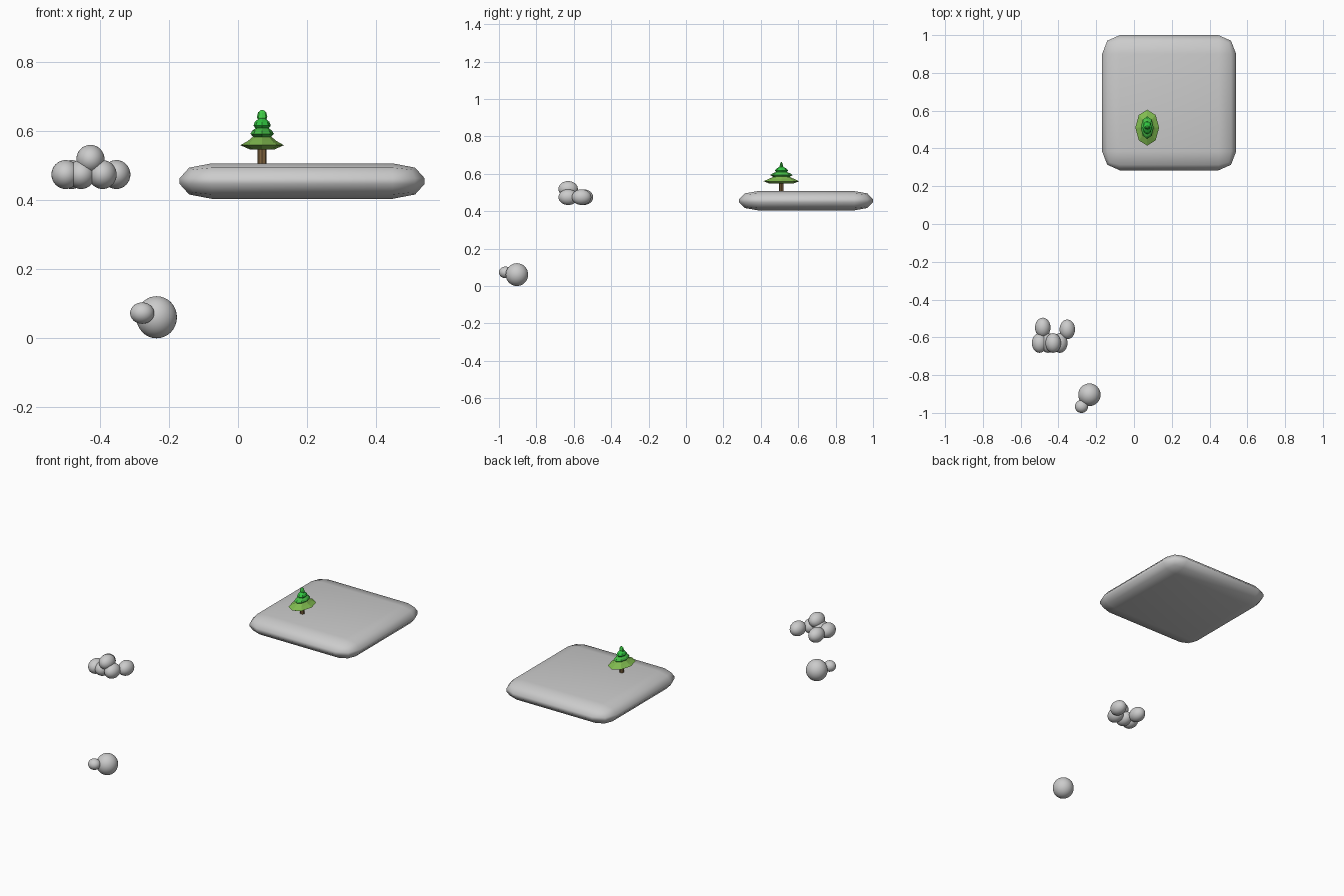
import bpy, bmesh, math

if "Cube" in bpy.data.objects:
    bpy.data.objects.remove(bpy.data.objects["Cube"])


def finish(bm, name, color=None, smooth=True):
    bmesh.ops.recalc_face_normals(bm, faces=bm.faces[:])
    me = bpy.data.meshes.new(name)
    bm.to_mesh(me)
    bm.free()
    ob = bpy.data.objects.new(name, me)
    bpy.context.collection.objects.link(ob)
    for p in me.polygons:
        p.use_smooth = smooth
    if color:
        mat = bpy.data.materials.new(name + "_color")
        mat.diffuse_color = (*color, 1)
        mat.use_nodes = True
        mat.node_tree.nodes["Principled BSDF"].inputs["Base Color"].default_value = mat.diffuse_color
        me.materials.append(mat)
    return ob


def ball(name, center, radii):
    bm = bmesh.new()
    bmesh.ops.create_uvsphere(bm, u_segments=32, v_segments=16, radius=1)
    bmesh.ops.scale(bm, vec=radii, verts=bm.verts)
    bmesh.ops.translate(bm, vec=center, verts=bm.verts)
    return finish(bm, name)


def lathe(name, cx, cy, profile, sides, color):
    # profile rows: x radius, y radius, height
    bm = bmesh.new()
    rings = []
    for rx, ry, z in profile:
        rings.append([bm.verts.new((cx + rx * math.cos(2 * math.pi * i / sides),
                                    cy + ry * math.sin(2 * math.pi * i / sides), z))
                      for i in range(sides)])
    for a, b in zip(rings, rings[1:]):
        for i in range(sides):
            j = (i + 1) % sides
            bm.faces.new((a[i], a[j], b[j], b[i]))
    bm.faces.new(rings[0])
    bm.faces.new(rings[-1])
    return finish(bm, name, color, smooth=False)


# Floating slab: box bevelled in bevel-width units, then scaled to size
size, round_ = (0.71, 0.715, 0.103), (0.093, 0.1, 0.043)
bm = bmesh.new()
bmesh.ops.create_cube(bm, size=1)
bmesh.ops.scale(bm, vec=[s / r for s, r in zip(size, round_)], verts=bm.verts)
bmesh.ops.bevel(bm, geom=bm.edges[:], offset=1, segments=2, profile=0.5, affect='EDGES')
bmesh.ops.scale(bm, vec=round_, verts=bm.verts)
bmesh.ops.translate(bm, vec=(0.186, 0.642, 0.456), verts=bm.verts)
finish(bm, "floating_slab")

# Tree trunk and stacked foliage tiers
TX, TY = 0.07, 0.51
lathe("trunk", TX, TY, [(0.013, 0.012, 0.5), (0.013, 0.012, 0.57)], 8, (0.22, 0.13, 0.05))
tiers = [
    ([(0.036, 0.065, 0.548), (0.063, 0.095, 0.56), (0.042, 0.07, 0.572), (0.024, 0.035, 0.587)],
     (0.22, 0.5, 0.08)),
    ([(0.02, 0.035, 0.578), (0.034, 0.06, 0.593), (0.029, 0.048, 0.602), (0.014, 0.02, 0.613)],
     (0.06, 0.52, 0.06)),
    ([(0.014, 0.02, 0.602), (0.025, 0.036, 0.617), (0.021, 0.026, 0.628), (0.009, 0.01, 0.638)],
     (0.03, 0.55, 0.05)),
    ([(0.009, 0.008, 0.625), (0.015, 0.009, 0.642), (0.012, 0.006, 0.655), (0.004, 0.002, 0.662)],
     (0.05, 0.6, 0.06)),
]
for n, (profile, color) in enumerate(tiers):
    lathe(f"foliage_tier_{n + 1}", TX, TY, profile, 8, color)

# Small cloud of overlapping puffs
puffs = [(-0.5, -0.63, 0.475), (-0.455, -0.63, 0.475), (-0.393, -0.63, 0.475),
         (-0.428, -0.63, 0.519), (-0.483, -0.548, 0.475), (-0.353, -0.558, 0.475)]
for n, c in enumerate(puffs):
    ball(f"cloud_puff_{n + 1}", c, (0.041, 0.052, 0.042))

# Round body with a small snout ball on the ground
ball("round_body", (-0.236, -0.904, 0.061), (0.059, 0.06, 0.061))
ball("snout", (-0.278, -0.966, 0.073), (0.035, 0.034, 0.031))
